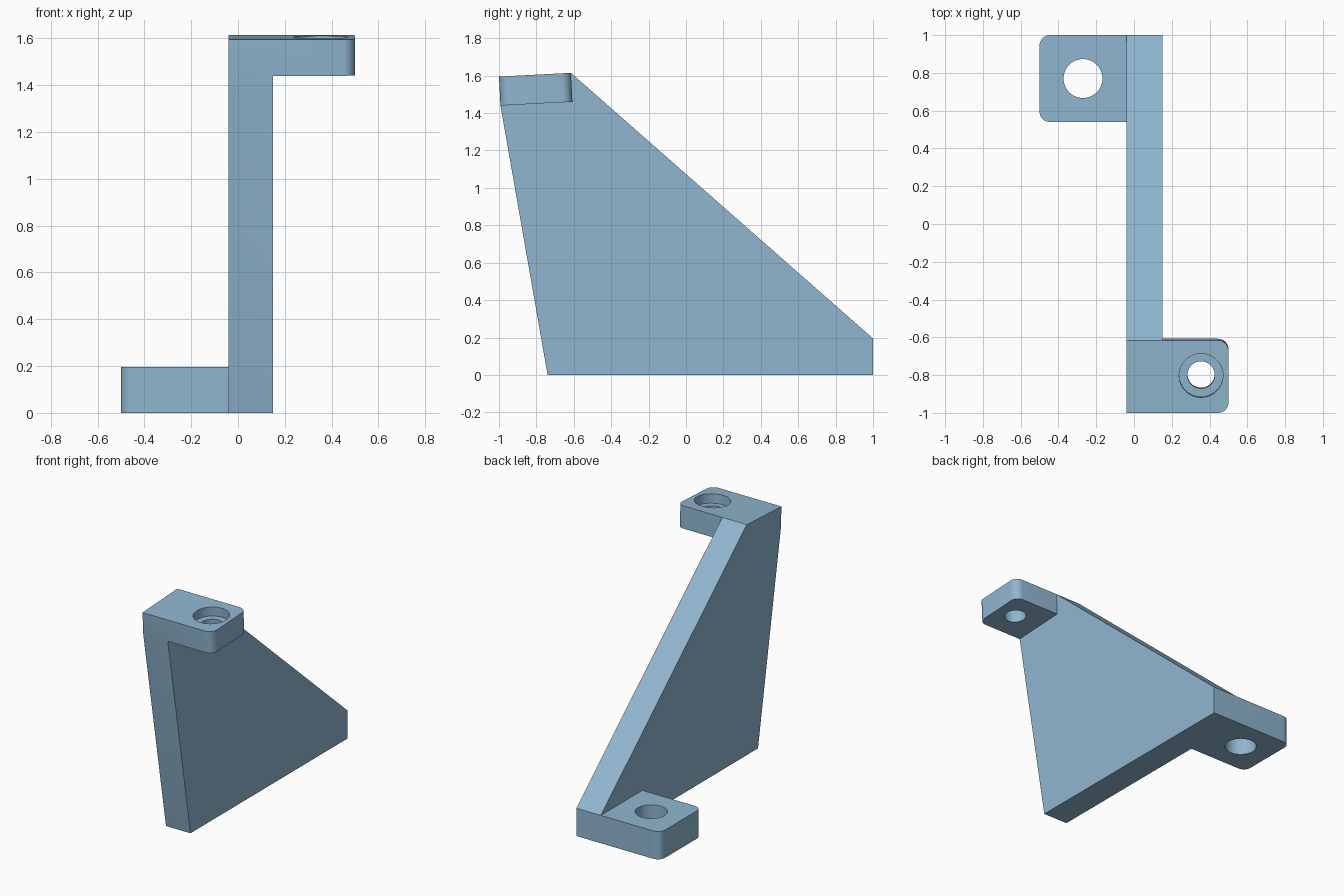
import bpy, bmesh, math
from mathutils import Matrix, Vector

if "Cube" in bpy.data.objects:
    bpy.data.objects.remove(bpy.data.objects["Cube"])

blue = bpy.data.materials.new("steel blue")
blue.diffuse_color = (0.28, 0.47, 0.63, 1)
blue.use_nodes = True
blue.node_tree.nodes["Principled BSDF"].inputs["Base Color"].default_value = blue.diffuse_color


def prism(name, points, direction, matrix=Matrix()):
    """Extrude a flat outline along a direction into a closed solid."""
    bm = bmesh.new()
    face = bm.faces.new([bm.verts.new(p) for p in points])
    new = bmesh.ops.extrude_face_region(bm, geom=[face])["geom"]
    bmesh.ops.translate(bm, vec=Vector(direction),
                        verts=[v for v in new if isinstance(v, bmesh.types.BMVert)])
    bmesh.ops.recalc_face_normals(bm, faces=bm.faces)
    bm.transform(matrix)
    mesh = bpy.data.meshes.new(name)
    bm.to_mesh(mesh)
    bm.free()
    mesh.materials.append(blue)
    obj = bpy.data.objects.new(name, mesh)
    bpy.context.collection.objects.link(obj)
    return obj


def tab_outline(x_in, x_out, y0, y1, r=0.055, n=8):
    """Rectangle whose two corners at x_out are rounded."""
    s = 1 if x_out > x_in else -1
    pts = [(x_in, y0, 0)]
    for cy, start in ((y0 + r, -90), (y1 - r, 0)):
        for i in range(n + 1):
            a = math.radians(start + 90 * i / n)
            pts.append((x_out - s * r + s * r * math.cos(a), cy + r * math.sin(a), 0))
    return pts + [(x_in, y1, 0)]


def bore(name, x, y, z0, z1, r, matrix=Matrix(), n=48):
    circle = [(x + r * math.cos(2 * math.pi * i / n),
               y + r * math.sin(2 * math.pi * i / n), z0) for i in range(n)]
    return prism(name, circle, (0, 0, z1 - z0), matrix)


def combine(target, tool, operation):
    mod = target.modifiers.new(operation.lower(), 'BOOLEAN')
    mod.operation, mod.solver, mod.object = operation, 'EXACT', tool
    bpy.context.view_layer.objects.active = target
    bpy.ops.object.modifier_apply(modifier=mod.name)
    bpy.data.objects.remove(tool)


# Upper tab leans three degrees; its frame starts at the top front edge
tilt = Matrix.Translation((0, -1, 1.595)) @ Matrix.Rotation(math.radians(3), 4, 'X')
LEFT, RIGHT, THICK, LENGTH = -0.04, 0.15, 0.155, 0.385


def corner(u, w):
    p = tilt @ Vector((0, u, w))
    return p.y, p.z


# Upright plate
side = [(-0.74, 0), (1, 0), (1, 0.195), corner(LENGTH, 0), corner(0, 0), corner(0, -THICK)]
bracket = prism("bracket", [(LEFT, y, z) for y, z in side], (RIGHT - LEFT, 0, 0))

# Lower and upper mounting tabs
lower_tab = prism("lower_tab", tab_outline(LEFT, -0.5, 0.54, 1), (0, 0, 0.195))
upper_tab = prism("upper_tab", tab_outline(RIGHT, 0.5, 0, LENGTH), (0, 0, -THICK), tilt)

# Bolt holes, the upper one counterbored
combine(lower_tab, bore("lower_hole", -0.27, 0.77, -0.1, 0.3, 0.103), 'DIFFERENCE')
combine(upper_tab, bore("upper_hole", 0.355, 0.198, -0.3, 0.1, 0.072, tilt), 'DIFFERENCE')
combine(upper_tab, bore("counterbore", 0.355, 0.198, -0.065, 0.1, 0.116, tilt), 'DIFFERENCE')

# Fuse into one solid
combine(bracket, lower_tab, 'UNION')
combine(bracket, upper_tab, 'UNION')

bracket.select_set(True)
bpy.context.view_layer.objects.active = bracket
bpy.ops.object.shade_smooth_by_angle(angle=math.radians(30))
